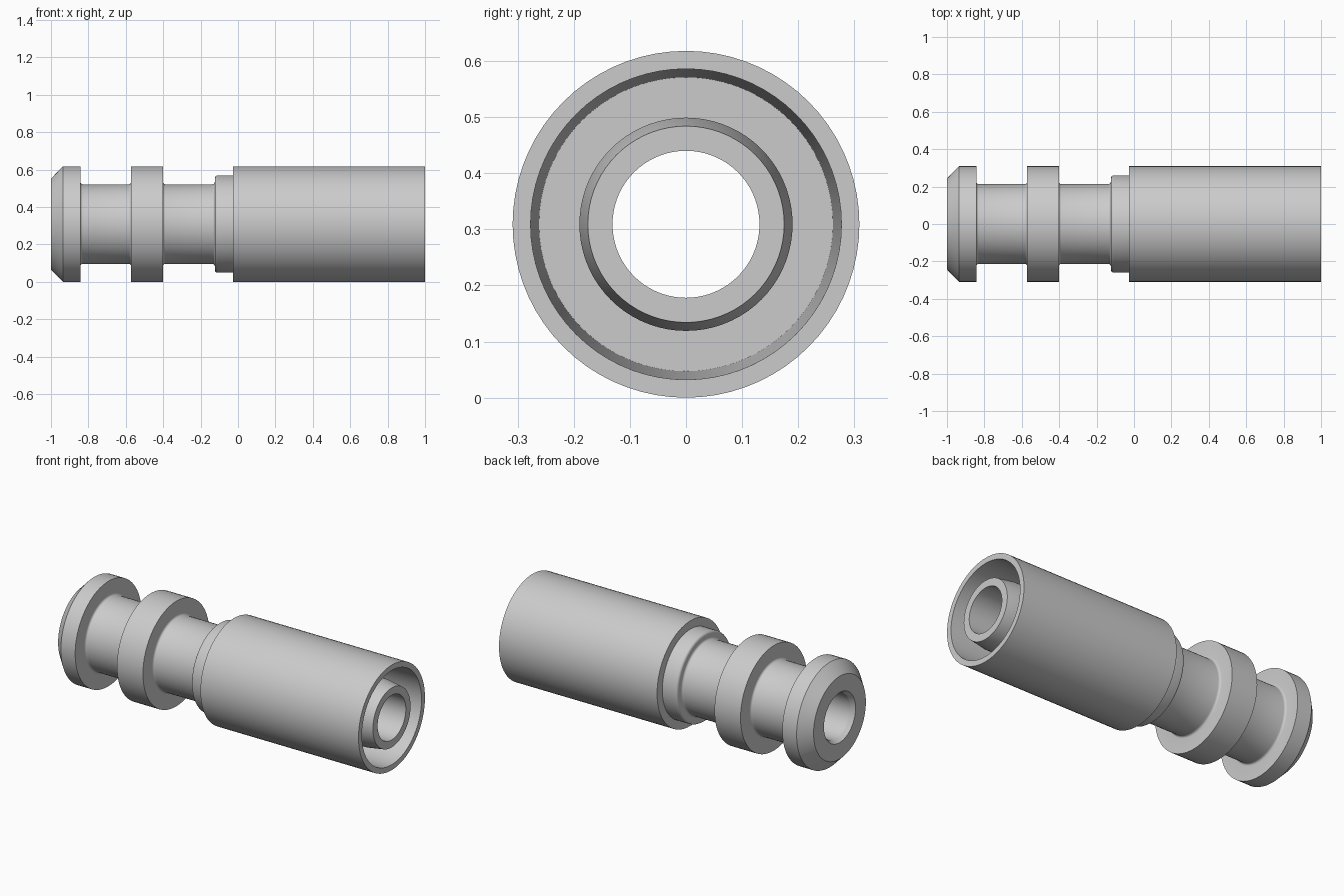
import bpy
import bmesh
import math
from mathutils import Matrix, Vector

SEGMENTS = 72
AXIS_HEIGHT = 0.309

cube = bpy.data.objects.get("Cube")
if cube:
    bpy.data.objects.remove(cube, do_unlink=True)

steel = bpy.data.materials.new("light_grey_steel")
steel.use_nodes = True
steel.diffuse_color = (0.6, 0.6, 0.6, 1)
steel.node_tree.nodes["Principled BSDF"].inputs["Base Color"].default_value = (0.6, 0.6, 0.6, 1)


def fillet(cx, cr, size, start, end, steps=4):
    """Points (x, radius) on an arc, angles in degrees."""
    angles = [math.radians(start + (end - start) * i / steps) for i in range(steps + 1)]
    return [(cx + size * math.cos(a), cr + size * math.sin(a)) for a in angles]


def lathe(name, profile):
    """Revolve a closed (x, radius) profile about the lengthwise axis."""
    bm = bmesh.new()
    rings = []
    for i in range(SEGMENTS):
        turn = Matrix.Rotation(math.tau * i / SEGMENTS, 3, 'X')
        rings.append([bm.verts.new(turn @ Vector((x, 0, r))) for x, r in profile])
    n = len(profile)
    for i, ring in enumerate(rings):
        following = rings[(i + 1) % SEGMENTS]
        for j in range(n):
            k = (j + 1) % n
            bm.faces.new((ring[j], ring[k], following[k], following[j]))
    bmesh.ops.recalc_face_normals(bm, faces=bm.faces)
    mesh = bpy.data.meshes.new(name)
    bm.to_mesh(mesh)
    bm.free()
    mesh.materials.append(steel)
    obj = bpy.data.objects.new(name, mesh)
    obj.location.z = AXIS_HEIGHT
    bpy.context.collection.objects.link(obj)
    bpy.ops.object.select_all(action='DESELECT')
    obj.select_set(True)
    bpy.context.view_layer.objects.active = obj
    bpy.ops.object.shade_smooth_by_angle(angle=math.radians(28))
    return obj


FLANGE, NECK, F = 0.309, 0.213, 0.013

# Stem: chamfered head, two necks, middle flange, collar and hose tail, bored through
stem = [(-1, 0.147), (-1, 0.243), (-0.936, FLANGE), (-0.843, FLANGE)]
stem += fillet(-0.843 + F, NECK + F, F, 180, 270)
stem += fillet(-0.571 - F, NECK + F, F, 270, 360)
stem += [(-0.571, FLANGE), (-0.402, FLANGE)]
stem += fillet(-0.402 + F, NECK + F, F, 180, 270)
stem += fillet(-0.124 - F, NECK + F, F, 270, 360)
stem += fillet(-0.124 + 0.015, 0.245, 0.015, 180, 90)
stem += [(0.02, 0.26), (0.02, 0.19), (0.9, 0.19), (1, 0.175), (1, 0.131), (-0.975, 0.131)]
lathe("stem", stem)

# Sleeve: open cup around the tail, with a slightly tapered inside wall
lathe("sleeve", [(-0.028, 0.185), (-0.028, FLANGE), (1, FLANGE),
                 (1, 0.277), (0.06, 0.262), (0.06, 0.185)])
